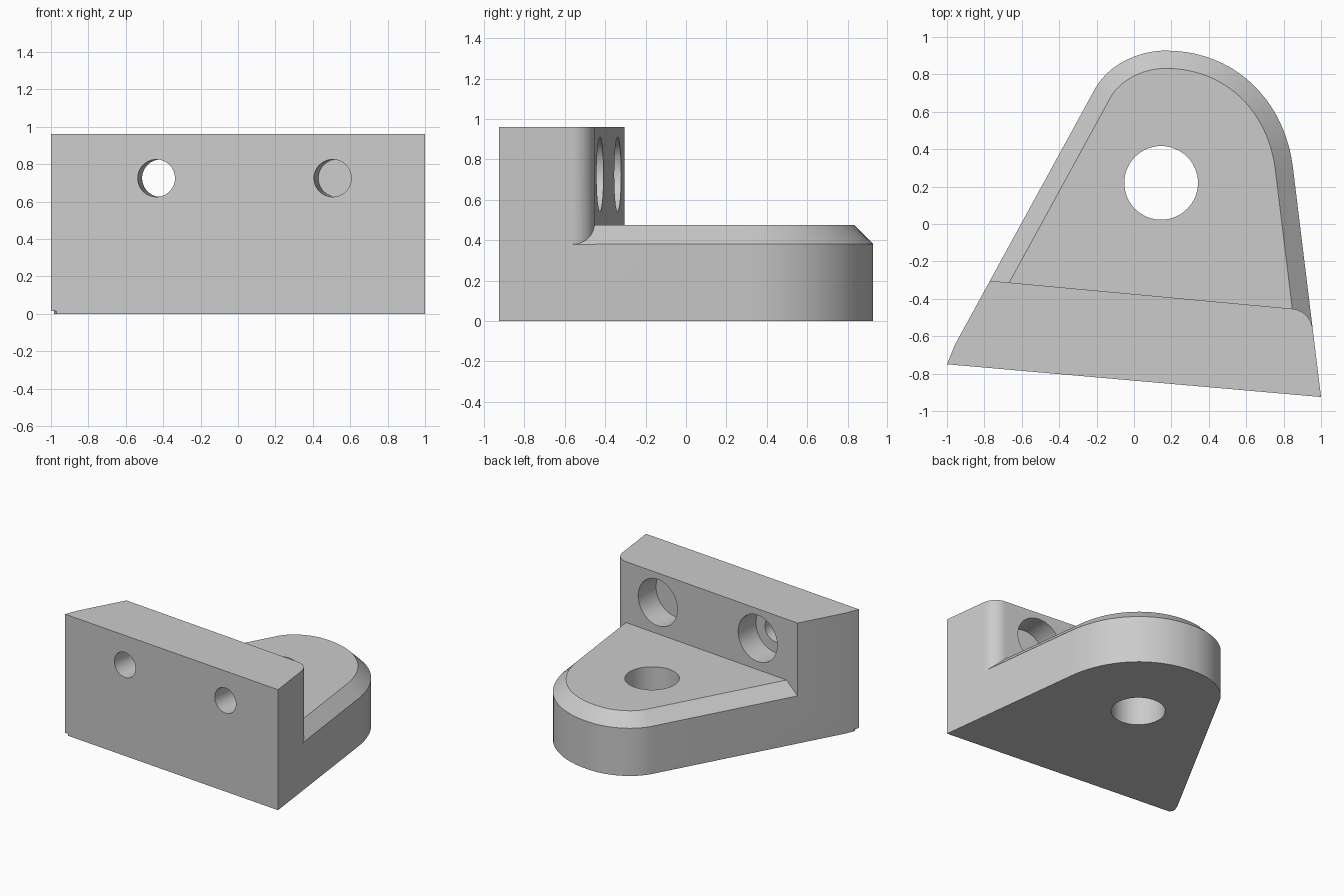
import bpy
import bmesh
import math
from mathutils import Vector, Matrix

if "Cube" in bpy.data.objects:
    bpy.data.objects.remove(bpy.data.objects["Cube"], do_unlink=True)

grey = bpy.data.materials.new("light grey metal")
grey.use_nodes = True
grey.diffuse_color = (0.6, 0.6, 0.6, 1)
grey.node_tree.nodes["Principled BSDF"].inputs["Base Color"].default_value = grey.diffuse_color


def curve(a, b, c, d, steps=20):
    """Points of a cubic curve from a to d."""
    a, b, c, d = map(Vector, (a, b, c, d))
    return [a * (1 - t) ** 3 + b * 3 * t * (1 - t) ** 2 + c * 3 * t * t * (1 - t) + d * t ** 3
            for t in (i / steps for i in range(steps + 1))]


def offset(points, dist):
    """Move a counter-clockwise outline outward, mitring the corners."""
    result = []
    for i, p in enumerate(points):
        e1 = (p - points[i - 1]).normalized()
        e2 = (points[(i + 1) % len(points)] - p).normalized()
        n1, n2 = Vector((e1.y, -e1.x)), Vector((e2.y, -e2.x))
        result.append(p + (n1 + n2) * dist / (1 + n1.dot(n2)))
    return result


def loft(name, bottom, z0, top, z1):
    """Closed solid between two outlines with matching points."""
    bm = bmesh.new()
    low = [bm.verts.new((p.x, p.y, z0)) for p in bottom]
    high = [bm.verts.new((p.x, p.y, z1)) for p in top]
    bm.faces.new(low[::-1])
    bm.faces.new(high)
    n = len(low)
    for i in range(n):
        j = (i + 1) % n
        bm.faces.new((low[i], low[j], high[j], high[i]))
    return finish(name, bm)


def finish(name, bm):
    bmesh.ops.recalc_face_normals(bm, faces=bm.faces)
    mesh = bpy.data.meshes.new(name)
    bm.to_mesh(mesh)
    bm.free()
    mesh.materials.append(grey)
    obj = bpy.data.objects.new(name, mesh)
    bpy.context.collection.objects.link(obj)
    return obj


def drill(name, start, direction, radius, length):
    """Cylinder running from start along direction."""
    direction = Vector(direction).normalized()
    bm = bmesh.new()
    turn = direction.to_track_quat('Z', 'Y').to_matrix().to_4x4()
    place = Matrix.Translation(Vector(start) + direction * length / 2) @ turn
    bmesh.ops.create_cone(bm, cap_ends=True, segments=64, radius1=radius,
                          radius2=radius, depth=length, matrix=place)
    return finish(name, bm)


def subtract(target, cutter):
    cutter.hide_render = True
    mod = target.modifiers.new("cut", 'BOOLEAN')
    mod.operation = 'DIFFERENCE'
    mod.solver = 'EXACT'
    mod.object = cutter
    bpy.context.view_layer.objects.active = target
    bpy.ops.object.modifier_apply(modifier=mod.name)
    bpy.data.objects.remove(cutter, do_unlink=True)


# Plan outline with the lopsided rounded nose
nose = curve((0.85, 0.3), (0.807, 0.66), (0.54, 0.927), (0.17, 0.927))
nose += curve((0.17, 0.927), (0.02, 0.927), (-0.14, 0.85), (-0.21, 0.72))[1:]
outline = [Vector((-1, -0.75)), Vector((1, -0.925))] + nose + [Vector((-0.96, -0.65))]
bracket = loft("angle_bracket", outline, 0, outline, 0.96)

# Waste above the foot, with the bevelled foot left out of it
fillet = curve((0.845, -0.453), (0.905, -0.459), (0.948, -0.505), (0.955, -0.56))
waste_plan = [Vector((-1.5, -0.236))] + fillet
waste_plan += [Vector((1.5, -0.56)), Vector((1.5, 1.5)), Vector((-1.5, 1.5))]
waste = loft("waste_above_foot", waste_plan, 0.3, waste_plan, 1.2)
foot_plan = [Vector((-0.96, -0.65)), Vector((0.966, -0.65))] + nose
foot_height, bevel, flare = 0.475, 0.095, 0.1
foot = loft("foot_shape", offset(foot_plan, flare), foot_height - bevel - flare,
            offset(foot_plan, -bevel), foot_height)
subtract(waste, foot)
subtract(bracket, waste)

# Small relief under the front right corner
corner = [Vector((-1.015, -0.625)), Vector((-1.1, -0.8)), Vector((-0.955, -0.795))]
subtract(bracket, loft("corner_relief", corner, -0.1, corner, 0.015))

# Pivot hole through the foot
subtract(bracket, drill("pivot_drill", (0.145, 0.22, -0.2), (0, 0, 1), 0.197, 1))

# Counterbored bolt holes square to the wall
normal = Vector((0.09, 1, 0)).normalized()
for x in (-0.395, 0.547):
    back = Vector((x, -0.375 - 0.0926 * x, 0.725))
    subtract(bracket, drill("bolt_drill", back - normal * 0.8, normal, 0.1, 1))
    subtract(bracket, drill("counterbore", back - normal * 0.2, normal, 0.185, 0.5))

# Smooth curves, crisp edges
bpy.ops.object.select_all(action='DESELECT')
bracket.select_set(True)
bpy.context.view_layer.objects.active = bracket
bpy.ops.object.shade_smooth_by_angle(angle=math.radians(25))
